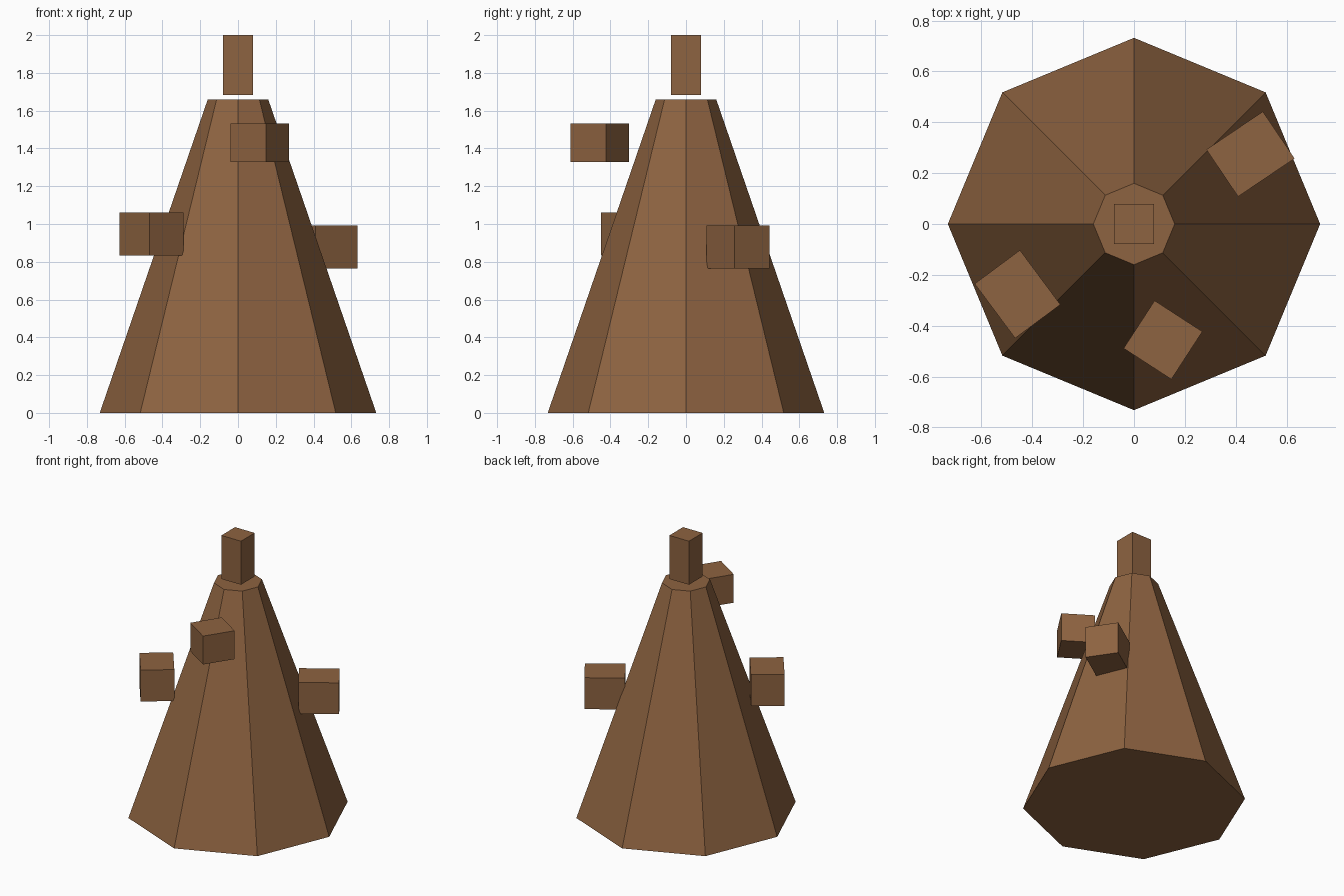
import bpy, math

if "Cube" in bpy.data.objects:
    bpy.data.objects.remove(bpy.data.objects["Cube"])

# Single brown for the whole model
brown = bpy.data.materials.new("brown")
brown.diffuse_color = (0.27, 0.125, 0.052, 1.0)
brown.use_nodes = True
brown.node_tree.nodes["Principled BSDF"].inputs["Base Color"].default_value = brown.diffuse_color


def finish(name):
    ob = bpy.context.object
    ob.name = name
    ob.data.materials.append(brown)
    return ob


def box(name, center, size, turn=0.0):
    bpy.ops.mesh.primitive_cube_add(size=1, location=center)
    ob = finish(name)
    ob.scale = size
    ob.rotation_euler.z = math.radians(turn)
    return ob


# Tapered eight-sided body, corners on the axes
bpy.ops.mesh.primitive_cone_add(vertices=8, radius1=0.732, radius2=0.16,
                                depth=1.66, location=(0, 0, 0.83))
finish("tapered_body")

# Post hovering just above the body
box("top_post", (0, 0, 1.842), (0.157, 0.157, 0.316))

# Blocks stuck on the sides
box("front_block", (0.114, -0.456, 1.43), (0.224, 0.224, 0.206), -33)
box("left_block", (-0.458, -0.276, 0.947), (0.222, 0.267, 0.228), 36.6)
box("right_block", (0.458, 0.275, 0.878), (0.268, 0.223, 0.228), 34)
